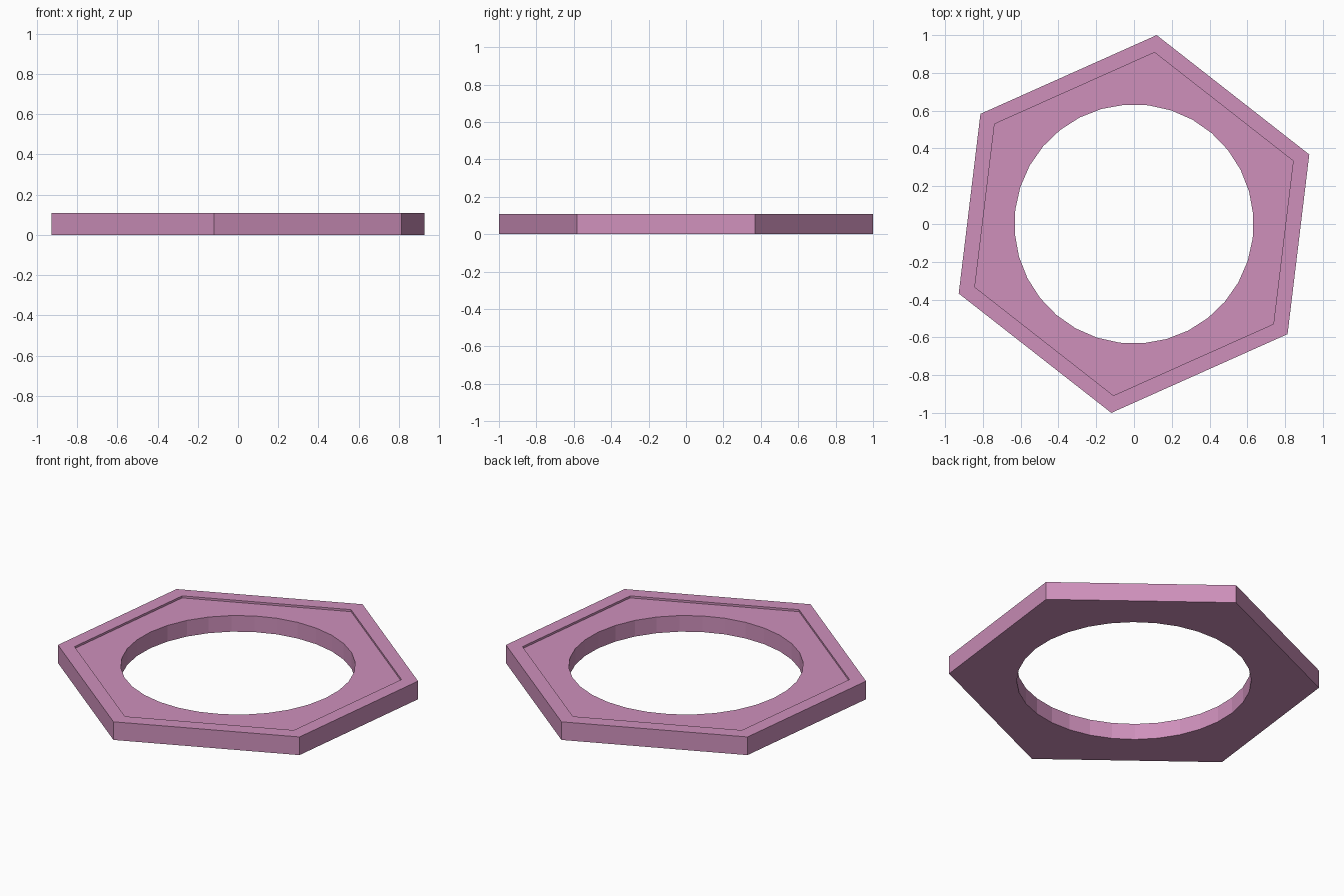
import bpy, bmesh
from math import cos, sin, pi, radians

if "Cube" in bpy.data.objects:
    bpy.data.objects.remove(bpy.data.objects["Cube"])

HEIGHT, DEPTH = 0.108, 0.012      # plate thickness, recess depth
INSET = 0.908                     # recess outline relative to the rim
HOLE_R, SIDES, TURN = 0.633, 32, radians(83.2)

# Slightly irregular hexagon, point-symmetric about the centre
half = [(0.12, 1.0), (-0.813, 0.583), (-0.928, -0.368)]
hexagon = half + [(-x, -y) for x, y in half]
circle = [(HOLE_R * cos(TURN + i * 2 * pi / SIDES),
           HOLE_R * sin(TURN + i * 2 * pi / SIDES)) for i in range(SIDES)]

bm = bmesh.new()


def ring(points, z, scale=1.0):
    verts = [bm.verts.new((x * scale, y * scale, z)) for x, y in points]
    for i, v in enumerate(verts):
        bm.edges.new((v, verts[(i + 1) % len(verts)]))
    return verts


def band(a, b):
    n = len(a)
    for i in range(n):
        j = (i + 1) % n
        bm.faces.new((a[i], a[j], b[j], b[i]))


def flat_fill(outer, inner):
    edges = [bm.edges.get((r[i], r[(i + 1) % len(r)]))
             for r in (outer, inner) for i in range(len(r))]
    bmesh.ops.triangle_fill(bm, use_beauty=True, use_dissolve=False, edges=edges)


floor_z = HEIGHT - DEPTH
base = ring(hexagon, 0)
rim_outer = ring(hexagon, HEIGHT)
rim_inner = ring(hexagon, HEIGHT, INSET)
floor = ring(hexagon, floor_z, INSET)
hole_top = ring(circle, floor_z)
hole_base = ring(circle, 0)

# Outer wall, raised rim, recess step, hole wall
band(base, rim_outer)
band(rim_outer, rim_inner)
band(rim_inner, floor)
band(hole_top, hole_base)
# Recessed floor and underside
flat_fill(floor, hole_top)
flat_fill(base, hole_base)
bmesh.ops.recalc_face_normals(bm, faces=bm.faces[:])

mesh = bpy.data.meshes.new("hexagonal_ring")
bm.to_mesh(mesh)
bm.free()
obj = bpy.data.objects.new("hexagonal_ring", mesh)
bpy.context.collection.objects.link(obj)

mat = bpy.data.materials.new("pink")
mat.diffuse_color = (0.62, 0.28, 0.50, 1)
mat.use_nodes = True
mat.node_tree.nodes["Principled BSDF"].inputs["Base Color"].default_value = mat.diffuse_color
mesh.materials.append(mat)
